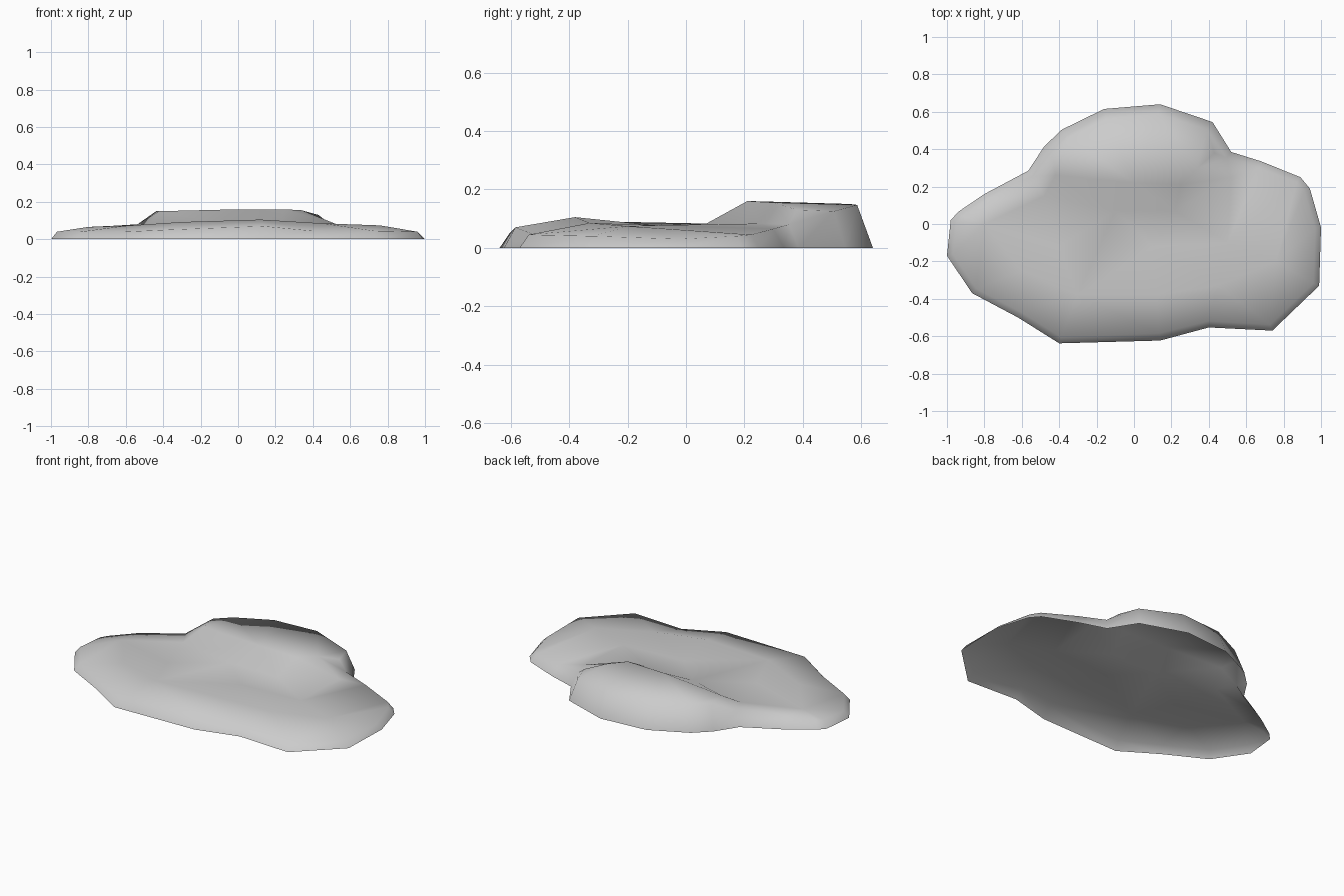
import bpy
import bmesh
from mathutils import Vector
from mathutils.geometry import delaunay_2d_cdt

default_cube = bpy.data.objects.get("Cube")
if default_cube:
    bpy.data.objects.remove(default_cube, do_unlink=True)

# Ground outline, counter-clockwise: x, y and the height of the rim above it
OUTLINE = [
    (-1, -.17, .04), (-.865, -.37, .04), (-.62, -.5, .04), (-.4, -.638, .05),
    (.14, -.623, .07), (.4, -.553, .045), (.74, -.57, .045), (.99, -.33, .04),
    (1, -.02, .03), (.94, .19, .04), (.89, .25, .045), (.68, .335, .065),
    (.52, .385, .08), (.42, .545, .125), (.14, .64, .147), (-.16, .615, .15),
    (-.385, .505, .15), (-.48, .415, .15), (-.565, .285, .08),
    (-.8, .16, .065), (-.94, .065, .045), (-.98, .02, .04),
]
# Raised back step, its foot, the shallow hollow and the front swell
STEP = [(-.42, .26, .15), (0, .22, .16), (.25, .21, .16), (.34, .3, .155),
        (.43, .38, .13)]
FOOT = [(-.48, .15, .08), (-.1, .07, .083), (.22, .07, .083), (.52, .25, .083)]
HOLLOW = [(-.4, -.12, .077), (.1, -.12, .078), (.5, -.1, .077)]
SWELL = [(-.8, 0, .066), (-.6, -.25, .072), (-.3, -.38, .092),
         (.12, -.38, .105), (.45, -.33, .085), (.76, -.2, .074)]


def inset_rim(points):
    """Move each outline point inwards along its corner and up to rim height."""
    rim = []
    for i, (x, y, height) in enumerate(points):
        here = Vector((x, y))
        before = Vector(points[i - 1][:2])
        after = Vector(points[(i + 1) % len(points)][:2])
        along = (here - before).normalized() + (after - here).normalized()
        inward = Vector((-along.y, along.x)).normalized()
        spot = here + inward * (.025 + .2 * height)
        rim.append((spot.x, spot.y, height))
    return rim


def chain(start, count):
    return [(start + i, start + i + 1) for i in range(count - 1)]


# Triangulate the top surface inside the rim, keeping the step edges
rim = inset_rim(OUTLINE)
count = len(rim)
surface = rim + STEP + FOOT + HOLLOW + SWELL
edges = [(i, (i + 1) % count) for i in range(count)]
edges += chain(count, len(STEP)) + chain(count + len(STEP), len(FOOT))
flat = [Vector(p[:2]) for p in surface]
spots, _, triangles, origins, _, _ = delaunay_2d_cdt(flat, edges, [], 1, 1e-5)

bm = bmesh.new()
top = []
for spot, origin in zip(spots, origins):
    height = surface[origin[0]][2] if origin else .08
    top.append(bm.verts.new((spot.x, spot.y, height)))
for triangle in triangles:
    bm.faces.new([top[i] for i in triangle])

# Sloping sides down to the ground; the shell is open underneath
ring = {origin[0]: vert for vert, origin in zip(top, origins) if origin}
base = [bm.verts.new((x, y, 0)) for x, y, _ in OUTLINE]
for i in range(count):
    j = (i + 1) % count
    bm.faces.new((base[i], base[j], ring[j], ring[i]))
for face in bm.faces:
    face.smooth = True

mesh = bpy.data.meshes.new("flat_rock")
bm.to_mesh(mesh)
bm.free()
rock = bpy.data.objects.new("flat_rock", mesh)
bpy.context.collection.objects.link(rock)

# Plain grey stone
stone = bpy.data.materials.new("grey_stone")
stone.use_nodes = True
grey = (.6, .6, .6, 1)
stone.diffuse_color = grey
stone.node_tree.nodes["Principled BSDF"].inputs["Base Color"].default_value = grey
mesh.materials.append(stone)
